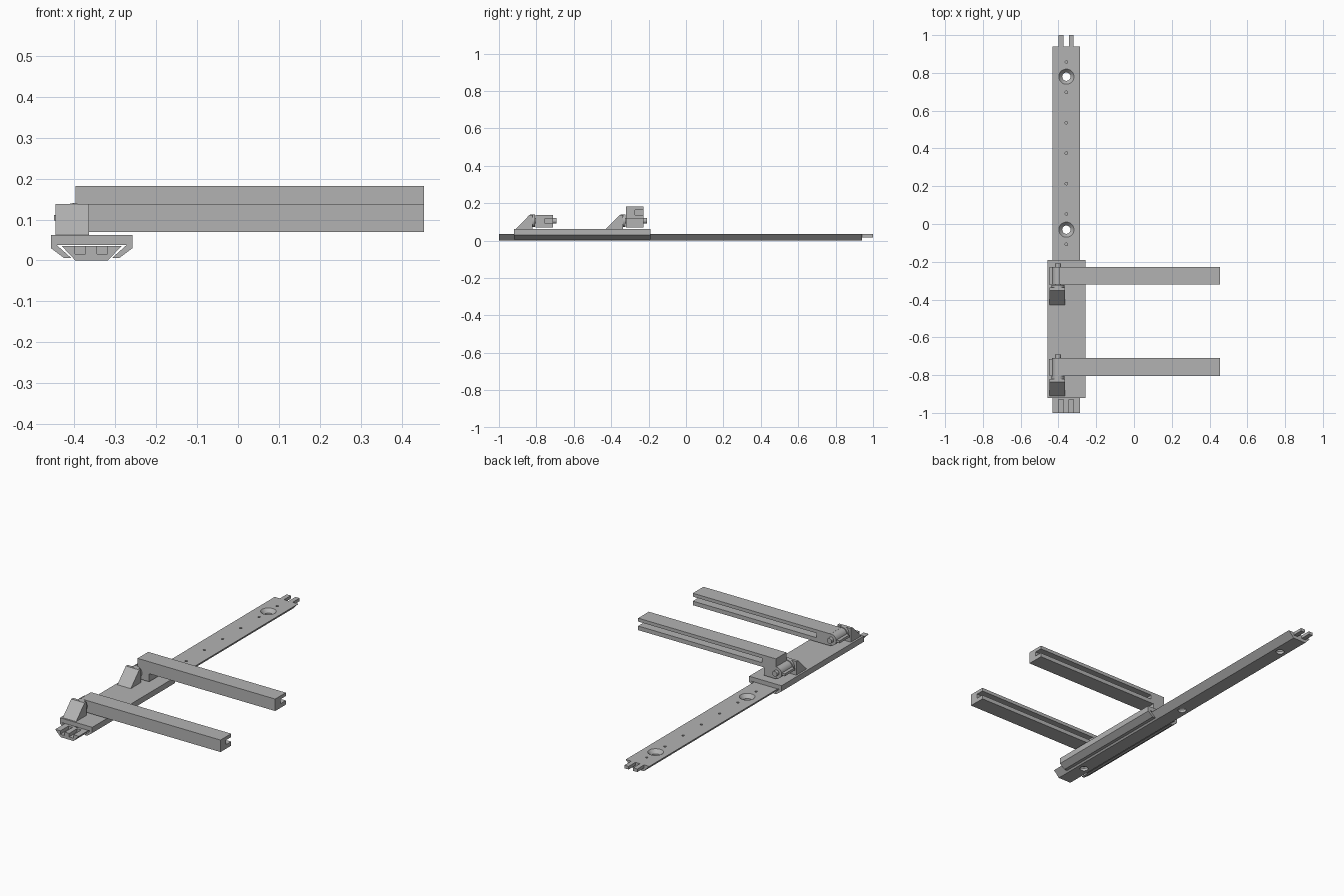
import bpy, bmesh
from mathutils import Matrix, Vector

cube = bpy.data.objects.get("Cube")
if cube:
    bpy.data.objects.remove(cube, do_unlink=True)

grey = bpy.data.materials.new("plain grey")
grey.use_nodes = True
grey.diffuse_color = (0.45, 0.45, 0.45, 1)
bsdf = next(n for n in grey.node_tree.nodes if n.type == 'BSDF_PRINCIPLED')
bsdf.inputs["Base Color"].default_value = (0.45, 0.45, 0.45, 1)

CX = -0.358  # centre line of rail and carriage


def finish(name, bm):
    bmesh.ops.recalc_face_normals(bm, faces=bm.faces)
    mesh = bpy.data.meshes.new(name)
    bm.to_mesh(mesh)
    bm.free()
    mesh.materials.append(grey)
    ob = bpy.data.objects.new(name, mesh)
    bpy.context.collection.objects.link(ob)
    return ob


def prism(name, pts, axis, a, b):
    """Extrude a 2D profile along an axis from a to b."""
    place = {'x': lambda p: (a, p[0], p[1]), 'y': lambda p: (p[0], a, p[1])}[axis]
    bm = bmesh.new()
    face = bm.faces.new([bm.verts.new(place(p)) for p in pts])
    ext = bmesh.ops.extrude_face_region(bm, geom=[face])
    d = Vector((b - a, 0, 0)) if axis == 'x' else Vector((0, b - a, 0))
    bmesh.ops.translate(bm, vec=d, verts=[v for v in ext["geom"] if isinstance(v, bmesh.types.BMVert)])
    return finish(name, bm)


def box(name, x, y, z):
    return prism(name, [(x[0], z[0]), (x[1], z[0]), (x[1], z[1]), (x[0], z[1])], 'y', y[0], y[1])


def cone(name, centre, r1, r2, depth, axis='z', sides=32):
    bm = bmesh.new()
    rot = Matrix.Rotation(-1.5707963, 4, 'X') if axis == 'y' else Matrix()
    bmesh.ops.create_cone(bm, cap_ends=True, segments=sides, radius1=r1, radius2=r2,
                          depth=depth, matrix=Matrix.Translation(centre) @ rot)
    return finish(name, bm)


def cut(ob, cutters):
    bpy.context.view_layer.objects.active = ob
    for c in cutters:
        m = ob.modifiers.new("cut", 'BOOLEAN')
        m.operation, m.solver, m.object = 'DIFFERENCE', 'EXACT', c
        bpy.ops.object.modifier_apply(modifier=m.name)
        bpy.data.objects.remove(c, do_unlink=True)


def smooth(ob):
    bpy.ops.object.select_all(action='DESELECT')
    ob.select_set(True)
    bpy.context.view_layer.objects.active = ob
    bpy.ops.object.shade_smooth_by_angle(angle=0.6)


def mirrored(half):
    return [(CX + x, z) for x, z in half] + [(CX - x, z) for x, z in reversed(half)]


# Dovetail rail with sockets, countersunk screw holes and small stop holes
TOP = 0.035
rail = prism("rail", mirrored([(0.04, 0), (0.073, TOP)]), 'y', -1, 0.94)
PRONGS = [(CX - 0.041, CX - 0.015), (CX + 0.013, CX + 0.039)]
cutters = [box("socket", x, (-1.1, -0.93), (0.016, 0.1)) for x in PRONGS]
for y in (0.78, -0.03, -0.84):
    cutters.append(cone("screw_hole", (CX, y, 0.02), 0.022, 0.022, 0.2))
    cutters.append(cone("countersink", (CX, y, 0.026), 0.022, 0.042, 0.022))
for i in range(12):
    cutters.append(cone("stop_hole", (CX, 0.858 - 0.161 * i, 0.035), 0.007, 0.007, 0.03, sides=12))
cut(rail, cutters)
smooth(rail)

# Joining prongs at the back end
for i, x in enumerate(PRONGS):
    box(f"prong_{i + 1}", x, (0.93, 1), (0.018, TOP))

# Sliding carriage wrapped round the rail
prism("carriage", mirrored([(0.086, 0.038), (0.05, 0.006), (0.068, 0.006),
                            (0.1, 0.03), (0.1, 0.062)]), 'y', -0.92, -0.19)


def arm_unit(label, y, lift):
    """Stop wedge, hinge and slotted arm; y is the front face of the arm."""
    base, top = 0.07, 0.137
    back = y + 0.094
    # Sloped wedge on the carriage
    prism(label + "_wedge", [(y - 0.109, 0.06), (y - 0.032, 0.138), (y - 0.016, 0.138),
                             (y - 0.016, 0.06)], 'x', -0.447, -0.364)
    # Arm, with a drop to the hinge when it is raised
    left, step, right = -0.397, -0.325, 0.455
    pts = [(left, base), (step, base)]
    if lift:
        pts += [(step, base + lift)]
    pts += [(right, base + lift), (right, top + lift), (left, top + lift)]
    arm = prism(label + "_arm", pts, 'y', y, back)
    cut(arm, [box("slot", (-0.31, 0.6), (back - 0.045, back + 0.1), (0.093 + lift, 0.118 + lift))])
    # Hinge knuckle, collar, pin and key
    hx, hz = -0.402, 0.106
    for part, r, y0, y1 in (("knuckle", 0.031, y, back), ("collar", 0.034, y - 0.03, y - 0.002),
                            ("pin", 0.015, y - 0.03, back + 0.018)):
        smooth(cone(f"{label}_{part}", (hx, (y0 + y1) / 2, hz), r, r, y1 - y0, 'y'))
    box(label + "_key", (-0.45, -0.42), (y + 0.002, back - 0.004), (0.097, 0.111))


arm_unit("front", -0.804, 0)
arm_unit("rear", -0.321, 0.045)
